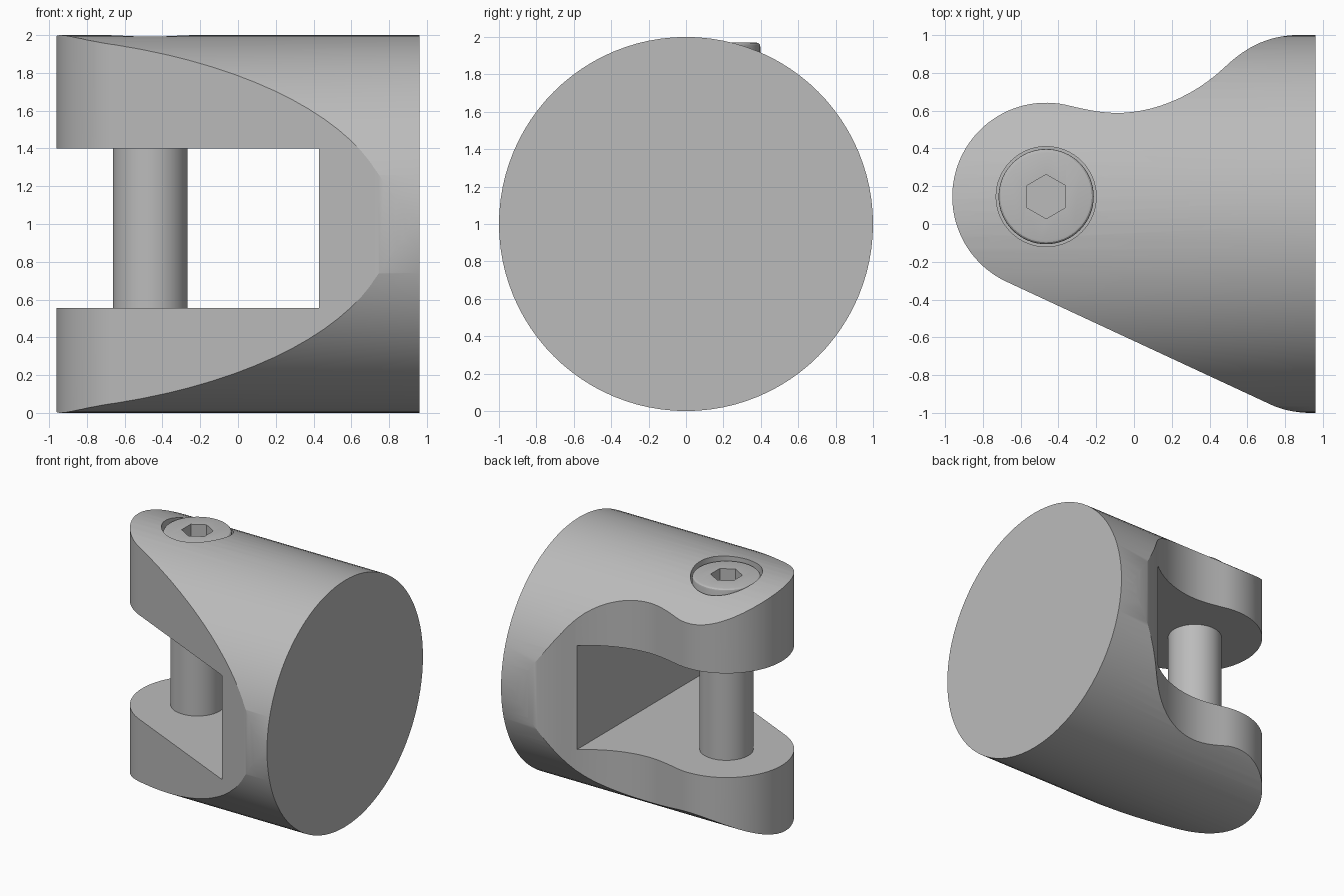
import bpy, bmesh, math
from mathutils import Matrix

if "Cube" in bpy.data.objects:
    bpy.data.objects.remove(bpy.data.objects["Cube"])

GREY = (0.5, 0.5, 0.5, 1)
metal = bpy.data.materials.new("plain grey metal")
metal.use_nodes = True
metal.diffuse_color = GREY
metal.node_tree.nodes["Principled BSDF"].inputs["Base Color"].default_value = GREY

PIN = (-0.465, 0.145)   # bolt axis in plan


def prism(name, outline, z0, z1):
    """Closed plan outline extruded from z0 to z1."""
    bm = bmesh.new()
    face = bm.faces.new([bm.verts.new((x, y, z0)) for x, y in outline])
    top = bmesh.ops.extrude_face_region(bm, geom=[face])["geom"]
    bmesh.ops.translate(bm, vec=(0, 0, z1 - z0),
                        verts=[v for v in top if isinstance(v, bmesh.types.BMVert)])
    bmesh.ops.recalc_face_normals(bm, faces=bm.faces)
    mesh = bpy.data.meshes.new(name)
    bm.to_mesh(mesh)
    bm.free()
    mesh.materials.append(metal)
    obj = bpy.data.objects.new(name, mesh)
    bpy.context.collection.objects.link(obj)
    return obj


def arc(cx, cy, r, a0, a1, n):
    return [(cx + r * math.cos(math.radians(a0 + (a1 - a0) * i / n)),
             cy + r * math.sin(math.radians(a0 + (a1 - a0) * i / n))) for i in range(n + 1)]


def disc(name, r, z0, z1, n=64):
    return prism(name, arc(*PIN, r, 90, 450, n)[:-1], z0, z1)


def bezier(a, b, c, d, n=12):
    return [tuple((1-t)**3*a[k] + 3*(1-t)**2*t*b[k] + 3*(1-t)*t*t*c[k] + t**3*d[k]
                  for k in (0, 1)) for t in (i / n for i in range(1, n + 1))]


def combine(target, cutter, operation):
    mod = target.modifiers.new(operation, "BOOLEAN")
    mod.object, mod.operation, mod.solver = cutter, operation, "EXACT"
    bpy.context.view_layer.objects.active = target
    bpy.ops.object.modifier_apply(modifier=mod.name)
    bpy.data.objects.remove(cutter)


def smooth(obj):
    bpy.ops.object.select_all(action="DESELECT")
    obj.select_set(True)
    bpy.context.view_layer.objects.active = obj
    bpy.ops.object.shade_smooth_by_angle(angle=math.radians(25))


# Plan shape: round nose, straight front flank, wavy back flank
outline = arc(*PIN, 0.497, 75, 245, 48)
outline += [(0.69, -0.94)]
outline += bezier((0.69, -0.94), (0.76, -0.975), (0.83, -1.001), (0.96, -1.001), 8)
outline += [(0.96, 1.001)]
outline += [(0.88, 1.001)]
outline += bezier((0.88, 1.001), (0.72, 1.0), (0.6, 0.945), (0.48, 0.83))
outline += bezier((0.48, 0.83), (0.3, 0.66), (0.08, 0.585), (-0.1, 0.588))
outline += bezier((-0.1, 0.588), (-0.18, 0.59), (-0.25, 0.605), outline[0])[:-1]
plan = prism("plan_shape", outline, -0.1, 2.1)

# Body: round bar lying along x, trimmed to the plan shape
body = prism("clevis_body", arc(0, 0, 1, 0, 360, 96)[:-1], -1, 0.96)
body.data.transform(Matrix.Translation((0, 0, 1)) @ Matrix.Rotation(math.pi / 2, 4, "Y"))
combine(body, plan, "INTERSECT")

# Slot between the arms and the recess for the bolt head
slot = prism("slot", [(-1.5, -1.5), (0.43, -1.5), (0.43, 1.5), (-1.5, 1.5)], 0.555, 1.4)
combine(body, slot, "DIFFERENCE")
combine(body, disc("recess", 0.265, 1.7, 2.2), "DIFFERENCE")
smooth(body)

# Bolt: shank, and head with rounded rim and hexagonal socket
shank = disc("bolt_shank", 0.198, 0.3, 1.71)
smooth(shank)
head = disc("bolt_head", 0.252, 1.7, 1.97)
bm = bmesh.new()
bm.from_mesh(head.data)
rim = [e for e in bm.edges if all(v.co.z > 1.9 for v in e.verts)]
bmesh.ops.bevel(bm, geom=rim, offset=0.02, segments=3, profile=0.5, affect="EDGES")
bm.to_mesh(head.data)
bm.free()
combine(head, disc("socket", 0.117, 1.85, 2.2, 6), "DIFFERENCE")
smooth(head)
